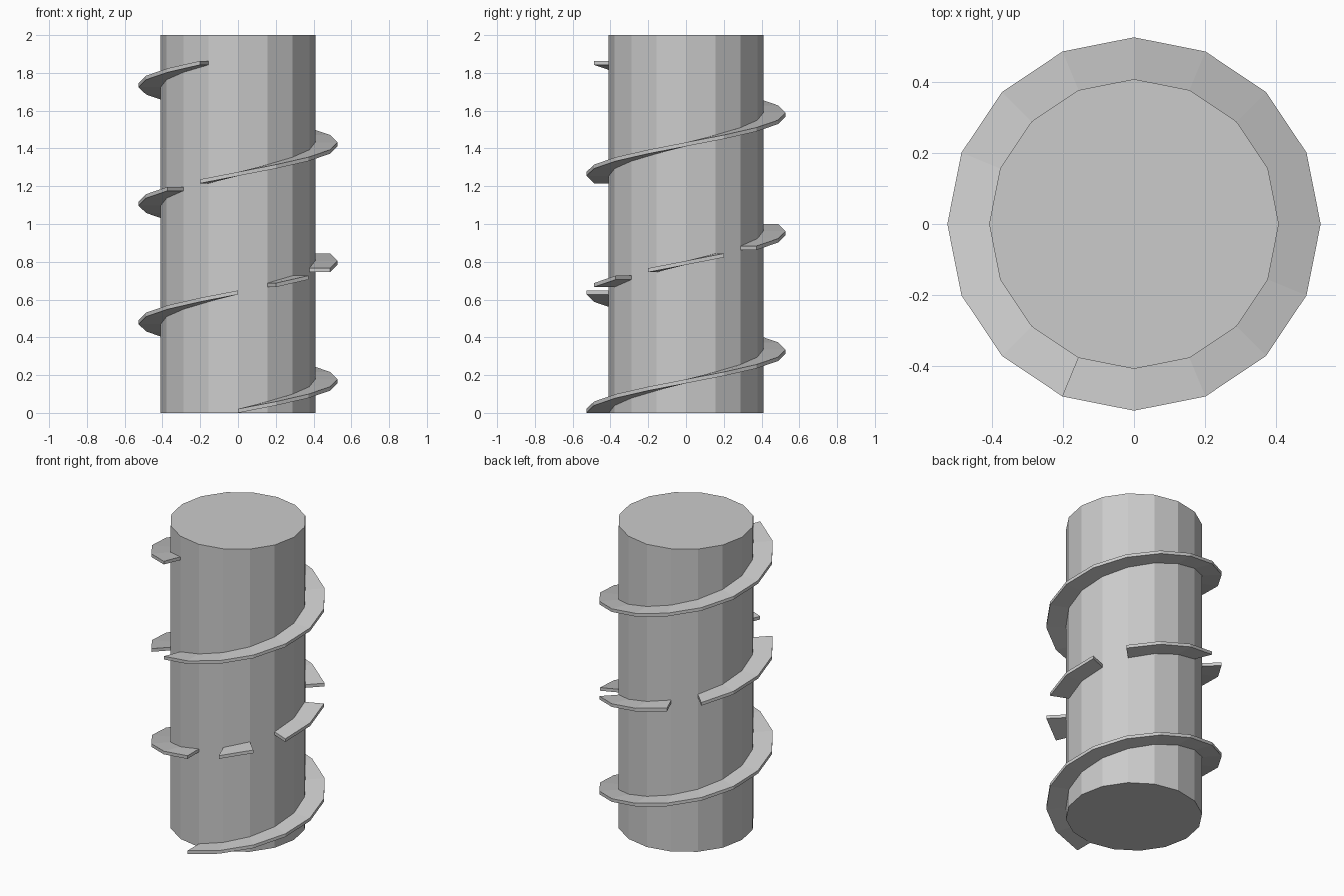
import bpy, bmesh
from math import cos, sin, pi

if "Cube" in bpy.data.objects:
    bpy.data.objects.remove(bpy.data.objects["Cube"])

SIDES = 16
R_CORE, R_OUT = 0.409, 0.527
RISE, THICK = 0.0392, 0.021   # climb per side, tread thickness


def make_object(name, bm):
    bmesh.ops.recalc_face_normals(bm, faces=bm.faces)
    mesh = bpy.data.meshes.new(name)
    bm.to_mesh(mesh)
    bm.free()
    obj = bpy.data.objects.new(name, mesh)
    bpy.context.collection.objects.link(obj)
    return obj


def ramp(name, first, last):
    """Helical slab from step `first` to `last`, step 0 being at the front."""
    bm = bmesh.new()
    rings = []
    for i in range(first, last + 1):
        a = -pi / 2 + i * 2 * pi / SIDES
        z = i * RISE
        rings.append([bm.verts.new((r * cos(a), r * sin(a), h)) for r, h in (
            (R_CORE, z), (R_OUT, z), (R_OUT, z + THICK), (R_CORE, z + THICK))])
    for p, q in zip(rings, rings[1:]):
        for k in range(4):
            n = (k + 1) % 4
            bm.faces.new((p[k], p[n], q[n], q[k]))
    bm.faces.new(rings[0])
    bm.faces.new(rings[-1])
    return make_object(name, bm)


# Tower core: 16-sided column
bm = bmesh.new()
bottom, top = [[bm.verts.new((R_CORE * cos(2 * pi * i / SIDES),
                              R_CORE * sin(2 * pi * i / SIDES), z))
                for i in range(SIDES)] for z in (0, 2)]
for i in range(SIDES):
    j = (i + 1) % SIDES
    bm.faces.new((bottom[i], bottom[j], top[j], top[i]))
bm.faces.new(bottom)
bm.faces.new(top)
make_object("tower_core", bm)

# Spiral ramp: full lower turn, broken middle turn, full upper turn
sections = [("lower_ramp", 0, 16), ("broken_ramp_1", 17, 18),
            ("broken_ramp_2", 19, 21), ("broken_ramp_3", 22, 25),
            ("broken_ramp_4", 26, 30), ("upper_ramp", 31, 47)]
for name, first, last in sections:
    ramp(name, first, last)
